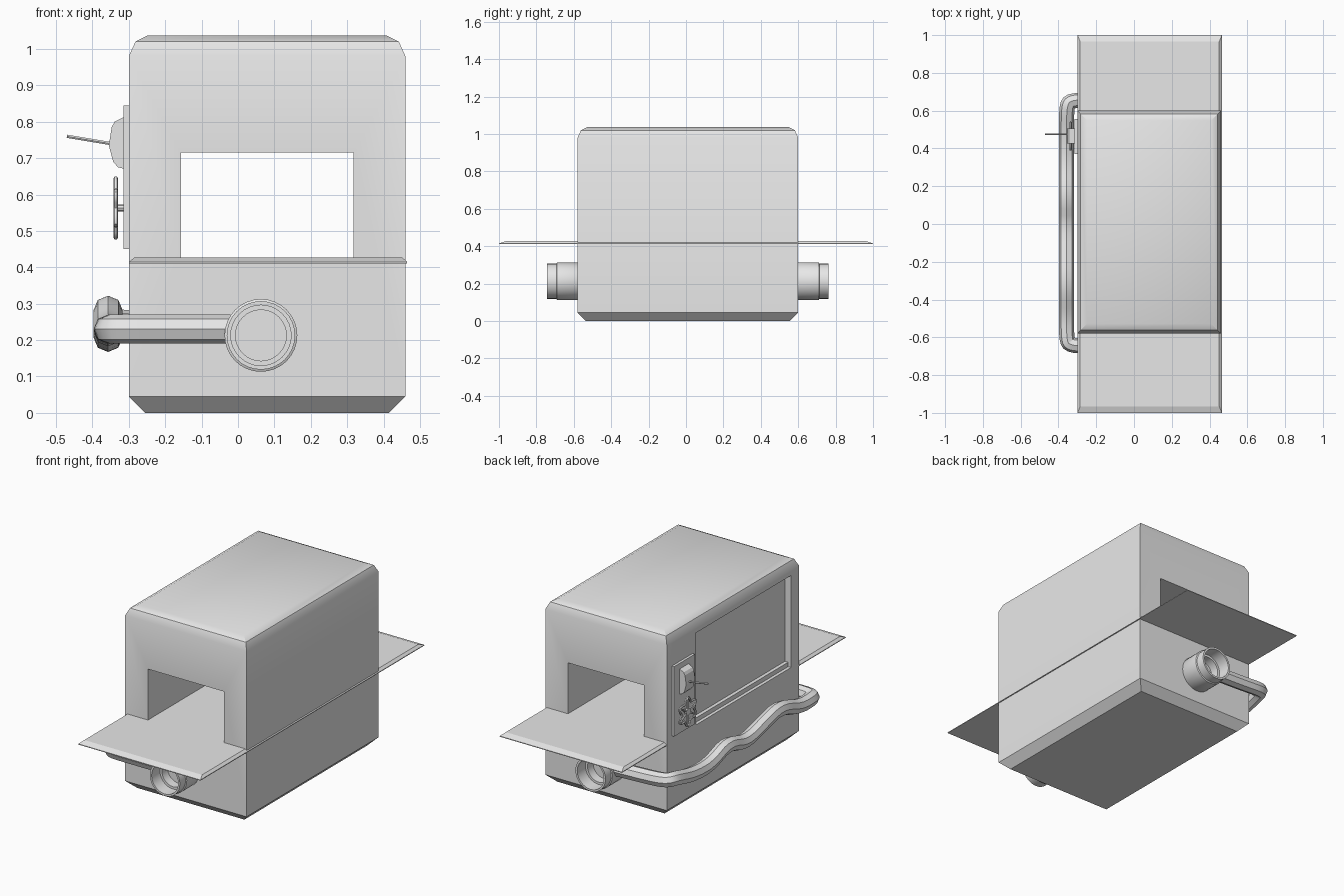
import bpy, bmesh, math
from mathutils import Vector

if "Cube" in bpy.data.objects:
    bpy.data.objects.remove(bpy.data.objects["Cube"])

grey = bpy.data.materials.new("plain_grey")
grey.use_nodes = True
grey.diffuse_color = (0.8, 0.8, 0.8, 1)
grey.node_tree.nodes["Principled BSDF"].inputs["Base Color"].default_value = (0.8, 0.8, 0.8, 1)


def finish(name, bm, smooth=None):
    bmesh.ops.recalc_face_normals(bm, faces=bm.faces)
    mesh = bpy.data.meshes.new(name)
    bm.to_mesh(mesh)
    bm.free()
    mesh.materials.append(grey)
    ob = bpy.data.objects.new(name, mesh)
    bpy.context.collection.objects.link(ob)
    if smooth:
        shade(ob, smooth)
    return ob


def shade(ob, angle):
    bpy.ops.object.select_all(action='DESELECT')
    ob.select_set(True)
    bpy.context.view_layer.objects.active = ob
    bpy.ops.object.shade_smooth_by_angle(angle=math.radians(angle))


def loft(name, rings, smooth=None, closed_ends=True):
    """Join equal-length rings of points with quads and cap the ends."""
    bm = bmesh.new()
    loops = [[bm.verts.new(p) for p in ring] for ring in rings]
    n = len(loops[0])
    for a, b in zip(loops, loops[1:]):
        for i in range(n):
            j = (i + 1) % n
            bm.faces.new((a[i], a[j], b[j], b[i]))
    if closed_ends:
        bm.faces.new(loops[0])
        bm.faces.new(loops[-1])
    return finish(name, bm, smooth)


def rect(x0, x1, y0, y1, z, inset_x=0, inset_y=0):
    x0, x1, y0, y1 = x0 + inset_x, x1 - inset_x, y0 + inset_y, y1 - inset_y
    return [(x0, y0, z), (x1, y0, z), (x1, y1, z), (x0, y1, z)]


def box(name, x0, x1, y0, y1, z0, z1):
    return loft(name, [rect(x0, x1, y0, y1, z0), rect(x0, x1, y0, y1, z1)])


def cut(target, cutter):
    cutter.hide_render = True
    mod = target.modifiers.new("cut", 'BOOLEAN')
    mod.operation = 'DIFFERENCE'
    mod.solver = 'EXACT'
    mod.object = cutter
    bpy.context.view_layer.objects.active = target
    bpy.ops.object.modifier_apply(modifier=mod.name)
    bpy.data.objects.remove(cutter)


def tube(name, points, radius, cyclic=False, spline='NURBS', res=2):
    curve = bpy.data.curves.new(name, 'CURVE')
    curve.dimensions = '3D'
    curve.bevel_depth = radius
    curve.bevel_resolution = res
    curve.use_fill_caps = True
    sp = curve.splines.new(spline)
    sp.points.add(len(points) - 1)
    for p, co in zip(sp.points, points):
        p.co = (*co, 1)
    sp.use_cyclic_u = cyclic
    if spline == 'NURBS':
        sp.order_u = 3
        sp.use_endpoint_u = True
        sp.resolution_u = 4
    curve.materials.append(grey)
    ob = bpy.data.objects.new(name, curve)
    bpy.context.collection.objects.link(ob)
    bpy.ops.object.select_all(action='DESELECT')
    ob.select_set(True)
    bpy.context.view_layer.objects.active = ob
    bpy.ops.object.convert(target='MESH')
    shade(bpy.context.view_layer.objects.active, 40)


# Main housing: chamfered foot, straight walls, rounded roof edge
X0, X1, Y0, Y1 = -0.3, 0.46, -0.58, 0.6
body_profile = [(0.045, 0), (0, 0.045), (0, 0.98), (0.018, 1.02), (0.052, 1.037)]
body = loft("housing", [rect(X0, X1, Y0, Y1, z, i, i) for i, z in body_profile])

# Tunnel through the housing and shallow recess in the control side
cut(body, box("tunnel_cutter", -0.157, 0.318, -0.8, 0.8, 0.415, 0.715))
cut(body, box("recess_cutter", -0.4, -0.262, -0.51, 0.34, 0.43, 0.95))
shade(body, 35)
box("recess_sill", -0.282, -0.26, -0.51, 0.34, 0.428, 0.455)

# Thin tray running through the tunnel
loft("tray", [rect(-0.299, 0.465, -1, 1, 0.411),
              rect(-0.299, 0.465, -1, 1, 0.415),
              rect(-0.299, 0.465, -1, 1, 0.427, 0.014, 0.035)])

# Hollow pipe sockets at both ends
socket_profile = [(0.09, -0.02), (0.1, 0), (0.1, 0.11), (0.094, 0.113),
                  (0.094, 0.163), (0.083, 0.163), (0.083, 0.09), (0.07, 0.09), (0.07, 0.04)]
SEG = 32
for name, base, sign in (("front_socket", Y0, -1), ("back_socket", Y1, 1)):
    rings = []
    for r, d in socket_profile:
        rings.append([(0.063 + r * math.cos(math.tau * i / SEG), base + sign * d,
                       0.213 + r * math.sin(math.tau * i / SEG)) for i in range(SEG)])
    loft(name, rings, 35)

# Wavy hose linking the two sockets along the control side
HX = -0.357
hose = [(-0.02, -0.645, 0.23), (-0.2, -0.645, 0.23), (-0.34, -0.645, 0.23),
        (HX, -0.61, 0.23), (HX, -0.48, 0.23), (HX, -0.32, 0.295), (HX, -0.17, 0.255),
        (HX, 0.0, 0.21), (HX, 0.15, 0.27), (HX, 0.3, 0.205), (HX, 0.47, 0.21),
        (HX, 0.62, 0.25), (-0.34, 0.655, 0.245), (-0.2, 0.655, 0.235), (-0.02, 0.655, 0.23)]
tube("hose", hose, 0.04)

# Control plate with rocker housing and lever
CY = 0.465
box("control_plate", -0.314, -0.295, 0.37, 0.555, 0.45, 0.845)
rocker = [(-0.31, 0.67), (-0.33, 0.675), (-0.343, 0.69), (-0.355, 0.735),
          (-0.347, 0.785), (-0.339, 0.8), (-0.31, 0.815)]
loft("rocker", [[(x, CY + s * 0.04, z) for x, z in rocker] for s in (-1, 1)])
tube("lever", [(-0.35, CY + 0.01, 0.74), (-0.44, CY + 0.01, 0.755),
               (-0.47, CY + 0.01, 0.76)], 0.005, spline='POLY', res=1)

# Lobed hand wheel with spokes and shaft
WX, WZ = -0.336, 0.563
wheel = []
for i in range(48):
    a = math.tau * i / 48
    r = 0.068 + 0.013 * math.cos(6 * a)
    wheel.append((WX, CY + r * math.sin(a), WZ + r * math.cos(a)))
tube("wheel_rim", wheel, 0.0065, cyclic=True, spline='POLY', res=1)
for i in range(3):
    d = Vector((0, math.sin(math.pi * i / 3), math.cos(math.pi * i / 3))) * 0.08
    c = Vector((WX, CY, WZ))
    tube("wheel_spoke_%d" % (i + 1), [c - d, c + d], 0.006, spline='POLY', res=1)
tube("wheel_hub", [(WX - 0.006, CY, WZ), (WX + 0.006, CY, WZ)], 0.02, spline='POLY')
tube("wheel_shaft", [(WX, CY, WZ), (-0.3, CY, WZ)], 0.009, spline='POLY')
